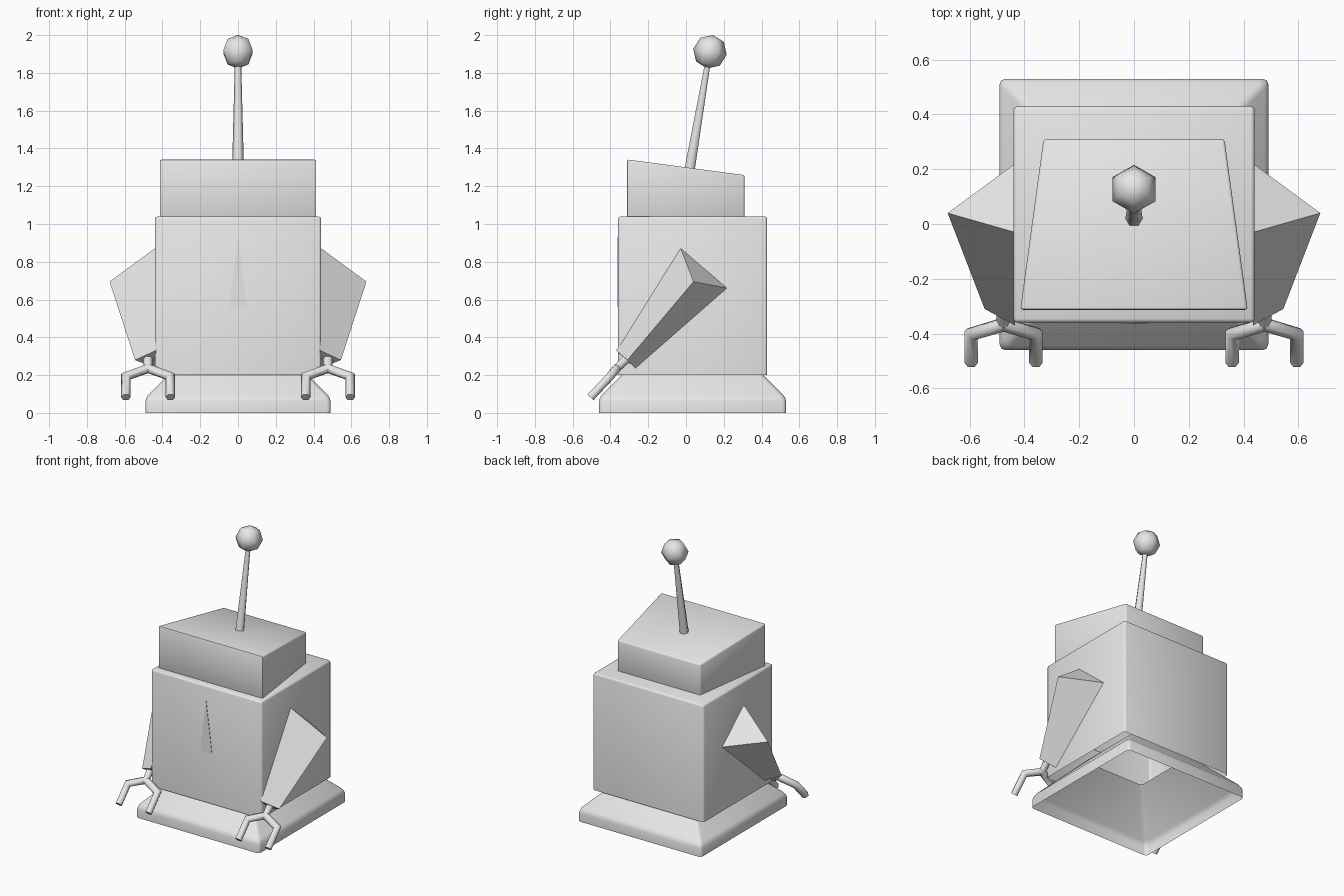
import bpy, bmesh, math
from mathutils import Vector, Matrix

if "Cube" in bpy.data.objects:
    bpy.data.objects.remove(bpy.data.objects["Cube"], do_unlink=True)

grey = bpy.data.materials.new("plain grey")
grey.use_nodes = True
grey.diffuse_color = (0.8, 0.8, 0.8, 1)
grey.node_tree.nodes["Principled BSDF"].inputs["Base Color"].default_value = grey.diffuse_color


def finish(bm, name, angle=50):
    bmesh.ops.recalc_face_normals(bm, faces=bm.faces)
    mesh = bpy.data.meshes.new(name)
    bm.to_mesh(mesh)
    bm.free()
    mesh.materials.append(grey)
    obj = bpy.data.objects.new(name, mesh)
    bpy.context.collection.objects.link(obj)
    bpy.ops.object.select_all(action='DESELECT')
    obj.select_set(True)
    bpy.context.view_layer.objects.active = obj
    bpy.ops.object.shade_smooth_by_angle(angle=math.radians(angle))
    return obj


def loft(name, sections, bottom=True, top=True, bevel=0.0, angle=50):
    """Skin matching cross-sections, with optional end caps and edge bevel."""
    bm = bmesh.new()
    rings = [[bm.verts.new(p) for p in s] for s in sections]
    n = len(rings[0])
    for a, b in zip(rings, rings[1:]):
        for i in range(n):
            j = (i + 1) % n
            bm.faces.new((a[i], a[j], b[j], b[i]))
    if bottom:
        bm.faces.new(rings[0][::-1])
    if top:
        bm.faces.new(rings[-1])
    if bevel:
        edges = [e for e in bm.edges if not e.is_boundary]
        bmesh.ops.bevel(bm, geom=edges, offset=bevel, segments=2, profile=0.5,
                        affect='EDGES', clamp_overlap=True)
    return finish(bm, name, angle)


def rect(hx, hy, z, cy=0.035):
    return [(-hx, cy - hy, z), (hx, cy - hy, z), (hx, cy + hy, z), (-hx, cy + hy, z)]


def tube(name, points, radii, sides=6):
    """Polygonal tube whose joints are mitred along the path."""
    pts = [Vector(p) for p in points]
    dirs = [(b - a).normalized() for a, b in zip(pts, pts[1:])]
    sections = []
    for k, p in enumerate(pts):
        d0, d1 = dirs[max(k - 1, 0)], dirs[min(k, len(dirs) - 1)]
        t = (d0 + d1).normalized()
        side = t.cross(Vector((0, 0.76, -0.65))).normalized()
        up = side.cross(t).normalized()
        if side.length < 0.5:
            side, up = Vector((1, 0, 0)), Vector((0, 1, 0))
        miter = radii[k] / max(t.dot(d0), 0.5)
        sections.append([p + side * miter * math.cos(a) + up * radii[k] * math.sin(a)
                         for a in (math.tau * i / sides for i in range(sides))])
    return loft(name, sections, angle=65)


# Flared hollow skirt, rising inside the open body
loft("base_skirt", [rect(0.49, 0.495, 0), rect(0.49, 0.495, 0.08), rect(0.24, 0.245, 0.33)],
     bottom=False, top=False, bevel=0.02)

# Hollow box body with an open underside
loft("body", [rect(0.44, 0.395, 0.2), rect(0.44, 0.395, 1.04)], bottom=False, bevel=0.014)

# Wedge head, wider and taller at the front
outline = [(-0.415, -0.313), (0.415, -0.313), (0.33, 0.31), (-0.33, 0.31)]
loft("head", [[(x, y, 1.03) for x, y in outline],
              [(x, y, 1.30 - 0.133 * y) for x, y in outline]], bevel=0.01)

# Thin triangular plate on the chest
triangle = [(-0.047, 0.56), (0.047, 0.56), (0, 0.93)]
loft("chest_plate", [[(x, y, z) for x, z in triangle] for y in (-0.358, -0.363)])

# Antenna leaning backwards, with a ball tip
tube("antenna_rod", [(0, 0.016, 1.27), (0, 0.115, 1.85)], [0.032, 0.017])
bm = bmesh.new()
bmesh.ops.create_uvsphere(bm, u_segments=6, v_segments=4, radius=0.09)
bmesh.ops.transform(bm, verts=bm.verts, matrix=Matrix.Translation((0, 0.127, 1.912))
                    @ Matrix.Rotation(math.radians(-10), 4, 'X'))
finish(bm, "antenna_ball", 80)

# Arms with pincer claws, mirrored on both sides
for s, label in ((1, "left"), (-1, "right")):
    loft(label + "_arm", [
        [(s * 0.435, -0.03, 0.875), (s * 0.68, 0.04, 0.695), (s * 0.435, 0.22, 0.66)],
        [(s * 0.435, -0.37, 0.33), (s * 0.545, -0.31, 0.28), (s * 0.435, -0.265, 0.235)]],
        angle=20)
    cx = 0.476
    fork = (s * cx, -0.367, 0.235)
    tube(label + "_wrist", [(s * cx, -0.30, 0.30), fork], [0.028, 0.024])
    for side, end in ((-1, "inner"), (1, "outer")):
        x = s * (cx + side * 0.118)
        tube(f"{label}_{end}_prong",
             [fork, (x, -0.402, 0.193), (x, -0.506, 0.082)], [0.026, 0.025, 0.025])
